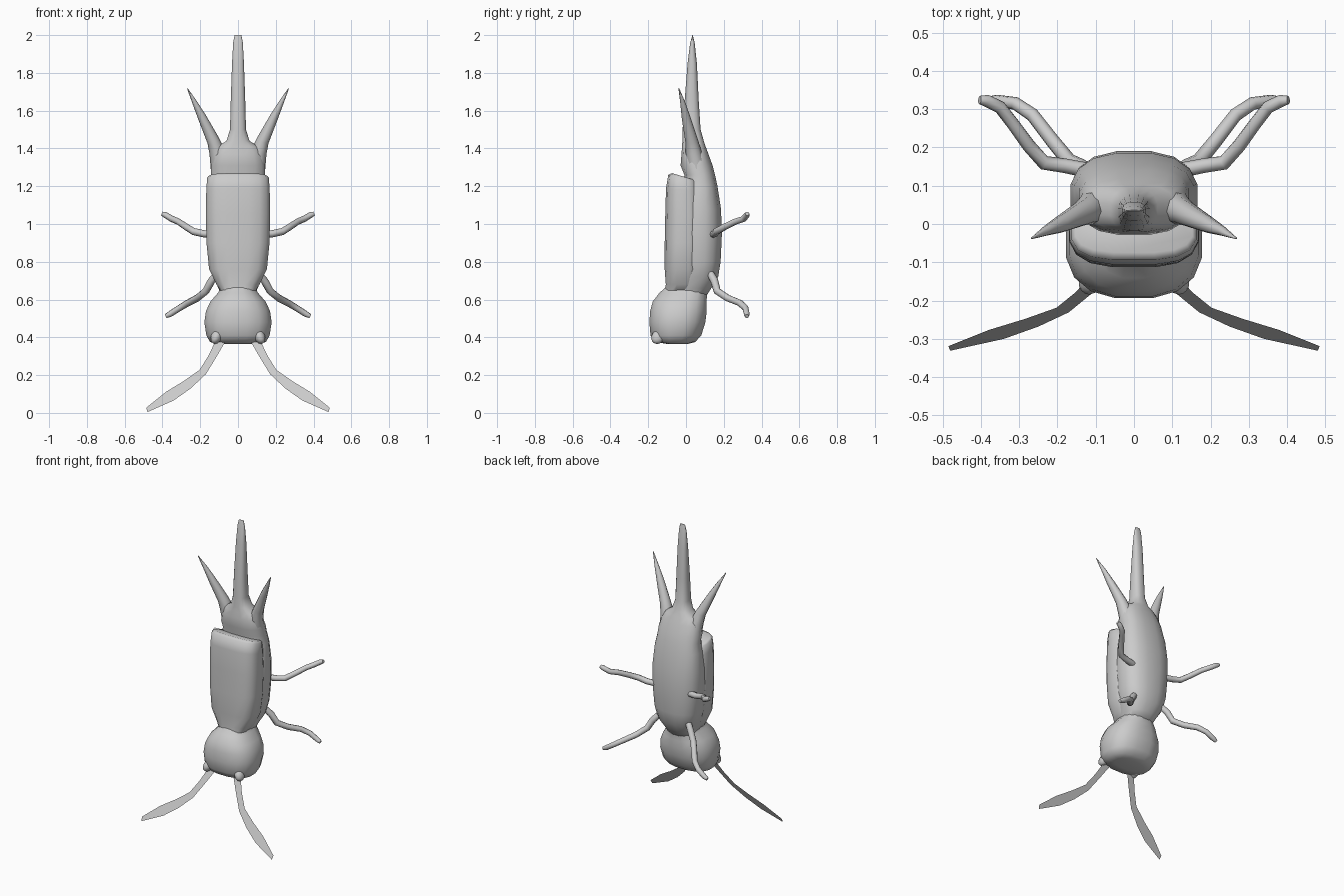
import bpy
import math


def finish(name, verts, faces, angle=None):
    me = bpy.data.meshes.new(name)
    me.from_pydata(verts, [], faces)
    me.update()
    ob = bpy.data.objects.new(name, me)
    bpy.context.collection.objects.link(ob)
    bpy.ops.object.select_all(action='DESELECT')
    ob.select_set(True)
    bpy.context.view_layer.objects.active = ob
    if angle:
        bpy.ops.object.shade_smooth_by_angle(angle=math.radians(angle))
    else:
        bpy.ops.object.shade_smooth()
    return ob


def loft(name, rings, power=2.5, n=16, angle=60):
    """rings: (z, y_front, y_back, half_width, tilt), rounded-box sections."""
    verts, faces = [], []
    for z, y0, y1, rx, tilt in rings:
        for i in range(n):
            a = 2 * math.pi * (i + 0.5) / n
            c, s = math.cos(a), math.sin(a)
            dx = math.copysign(abs(c) ** (2 / power), c) * rx
            dy = math.copysign(abs(s) ** (2 / power), s) * (y1 - y0) / 2
            verts.append((dx, (y0 + y1) / 2 + dy, z + tilt * dy))
    for r in range(len(rings) - 1):
        for i in range(n):
            j = (i + 1) % n
            faces.append((r * n + i, r * n + j, (r + 1) * n + j, (r + 1) * n + i))
    faces.append(tuple(reversed(range(n))))
    faces.append(tuple(range((len(rings) - 1) * n, len(rings) * n)))
    return finish(name, verts, faces, angle)


def tube(name, pts, side):
    """pts: (x, y, z, radius) path, mirrored by side."""
    cu = bpy.data.curves.new(name, 'CURVE')
    cu.dimensions = '3D'
    cu.bevel_depth = 1.0
    cu.bevel_resolution = 2
    cu.use_fill_caps = True
    sp = cu.splines.new('POLY')
    sp.points.add(len(pts) - 1)
    for p, (x, y, z, r) in zip(sp.points, pts):
        p.co = (side * x, y, z, 1)
        p.radius = r
    sp.use_smooth = True
    ob = bpy.data.objects.new(name, cu)
    bpy.context.collection.objects.link(ob)
    return ob


# abdomen running up into the tail spike
loft("abdomen_and_tail", [
    (0.62, -0.08, 0.11, 0.09, 0), (0.66, -0.07, 0.135, 0.105, 0),
    (0.72, -0.05, 0.172, 0.135, 0), (0.80, -0.05, 0.185, 0.155, 0),
    (0.95, -0.05, 0.192, 0.168, 0), (1.08, -0.04, 0.187, 0.168, 0),
    (1.20, -0.015, 0.168, 0.158, 0), (1.26, -0.01, 0.155, 0.145, 0),
    (1.31, -0.03, 0.142, 0.146, 0), (1.37, -0.025, 0.12, 0.132, 0),
    (1.41, -0.022, 0.105, 0.11, 0), (1.44, -0.02, 0.095, 0.062, 0),
    (1.50, -0.019, 0.078, 0.043, 0), (1.65, -0.008, 0.068, 0.039, 0),
    (1.85, 0.008, 0.058, 0.032, 0), (1.96, 0.022, 0.046, 0.026, 0),
    (2.00, 0.034, 0.036, 0.018, 0)])

# wing case over the front of the abdomen
loft("wing_case", [
    (0.63, -0.115, 0.06, 0.085, 0), (0.68, -0.108, 0.07, 0.115, 0),
    (0.76, -0.114, 0.08, 0.155, 0), (0.90, -0.114, 0.09, 0.169, 0),
    (1.05, -0.111, 0.09, 0.172, 0), (1.18, -0.107, 0.08, 0.17, -0.1),
    (1.24, -0.095, 0.07, 0.165, -0.25), (1.25, -0.075, 0.055, 0.155, -0.3)], power=3)

# head
loft("head", [
    (0.365, -0.10, 0.01, 0.10, 0), (0.375, -0.165, 0.05, 0.15, 0),
    (0.41, -0.19, 0.083, 0.17, 0), (0.48, -0.196, 0.105, 0.181, 0),
    (0.54, -0.192, 0.112, 0.172, 0), (0.59, -0.178, 0.112, 0.148, 0),
    (0.635, -0.143, 0.112, 0.108, 0), (0.665, -0.11, 0.12, 0.09, 0),
    (0.70, -0.09, 0.12, 0.085, 0)])

for side, label in ((1, "right"), (-1, "left")):
    # eye
    bpy.ops.mesh.primitive_uv_sphere_add(
        segments=12, ring_count=8, radius=1, location=(side * 0.114, -0.146, 0.404),
        rotation=(math.radians(-35), side * math.radians(-25), 0))
    eye = bpy.context.object
    eye.name = label + "_eye"
    eye.scale = (0.029, 0.036, 0.043)
    bpy.ops.object.shade_smooth()

    # side spines beside the tail
    tube(label + "_tail_spine", [
        (0.095, 0.055, 1.30, 0.05), (0.11, 0.04, 1.38, 0.042),
        (0.13, 0.03, 1.44, 0.034), (0.19, 0.0, 1.565, 0.023),
        (0.23, -0.018, 1.645, 0.013), (0.268, -0.038, 1.718, 0.002)], side)

    # legs
    tube(label + "_upper_leg", [
        (0.12, 0.14, 0.945, 0.02), (0.18, 0.152, 0.948, 0.019),
        (0.235, 0.16, 0.96, 0.019), (0.275, 0.205, 0.985, 0.018),
        (0.315, 0.26, 1.012, 0.017), (0.35, 0.305, 1.027, 0.017),
        (0.385, 0.322, 1.048, 0.016), (0.403, 0.324, 1.055, 0.011)], side)
    tube(label + "_lower_leg", [
        (0.11, 0.13, 0.735, 0.02), (0.14, 0.15, 0.70, 0.021),
        (0.17, 0.165, 0.645, 0.02), (0.215, 0.22, 0.608, 0.019),
        (0.265, 0.285, 0.582, 0.018), (0.31, 0.315, 0.555, 0.017),
        (0.36, 0.322, 0.523, 0.016), (0.383, 0.322, 0.512, 0.011)], side)

    # flat antenna lying in one sloping plane
    inner = [(0.06, 0.39), (0.115, 0.295), (0.17, 0.205), (0.25, 0.13), (0.34, 0.066), (0.48, 0.004)]
    outer = [(0.115, 0.39), (0.155, 0.305), (0.203, 0.228), (0.285, 0.17), (0.38, 0.112), (0.485, 0.028)]
    verts = [(side * x, -0.333 + 0.5 * z, z) for x, z in inner + outer]
    n = len(inner)
    finish(label + "_antenna", verts, [(i, i + 1, n + i + 1, n + i) for i in range(n - 1)])
